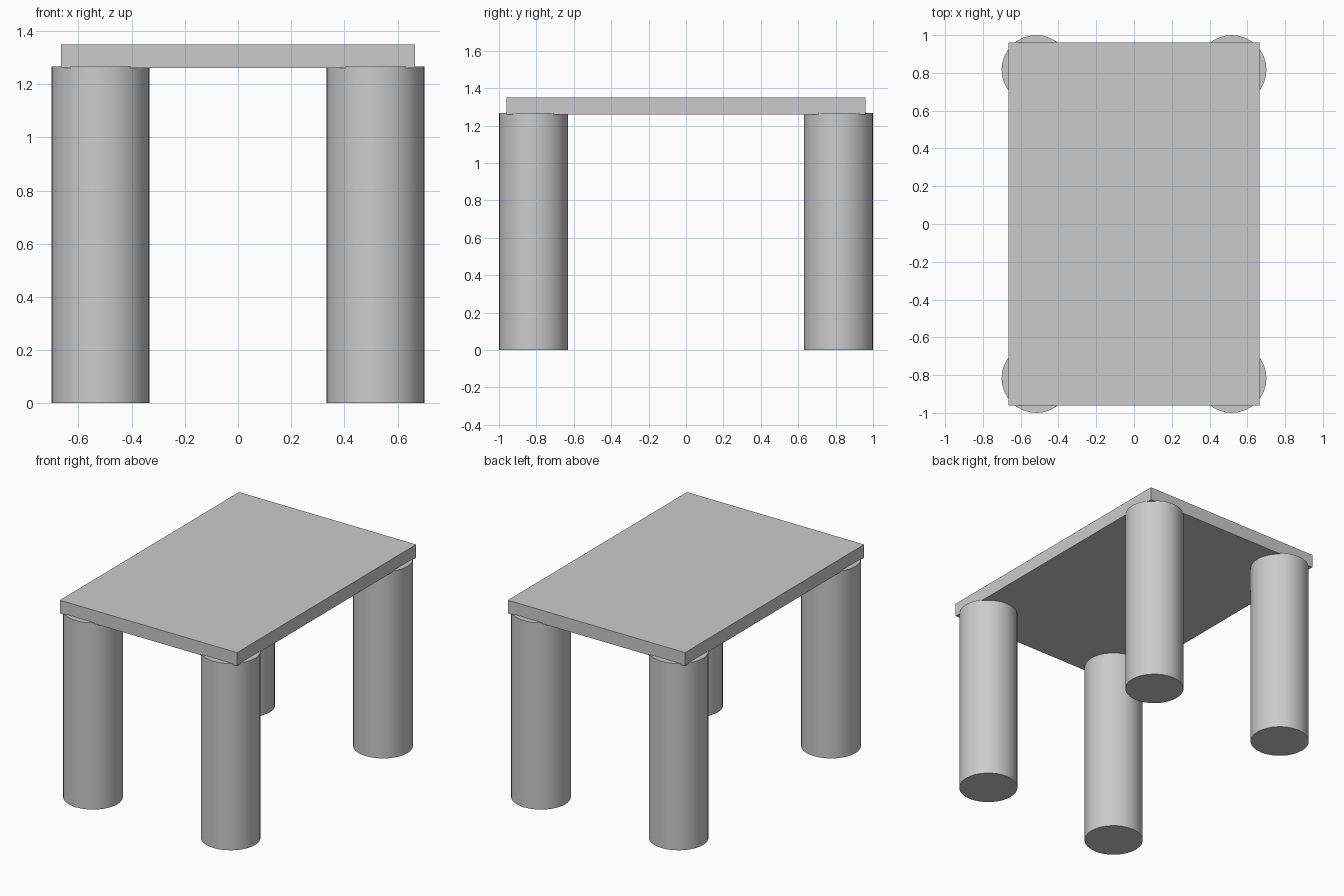
import bpy
import math

cube = bpy.data.objects.get("Cube")
if cube:
    bpy.data.objects.remove(cube, do_unlink=True)

# Single plain grey
grey = bpy.data.materials.new("light_grey")
grey.use_nodes = True
colour = (0.6, 0.6, 0.6, 1)
grey.diffuse_color = colour
grey.node_tree.nodes["Principled BSDF"].inputs["Base Color"].default_value = colour

TOP_W, TOP_D = 1.33, 1.92
TOP_LOW, TOP_HIGH = 1.26, 1.35
LEG_R, LEG_H = 0.184, 1.267
LEG_X, LEG_Y = 0.517, 0.816


def finish(name):
    obj = bpy.context.object
    obj.name = name
    obj.data.materials.append(grey)
    return obj


# Flat rectangular table top
bpy.ops.mesh.primitive_cube_add(size=1, location=(0, 0, (TOP_LOW + TOP_HIGH) / 2))
top = finish("table_top")
top.scale = (TOP_W, TOP_D, TOP_HIGH - TOP_LOW)
bpy.ops.object.transform_apply(location=False, rotation=False, scale=True)

# Four round legs, sunk slightly into the top and bulging past its corners
for side, sx in (("left", 1), ("right", -1)):
    for end, sy in (("front", -1), ("back", 1)):
        bpy.ops.mesh.primitive_cylinder_add(
            vertices=32, radius=LEG_R, depth=LEG_H,
            location=(sx * LEG_X, sy * LEG_Y, LEG_H / 2))
        finish(f"{end}_{side}_leg")
        bpy.ops.object.shade_smooth_by_angle(angle=math.radians(30))
